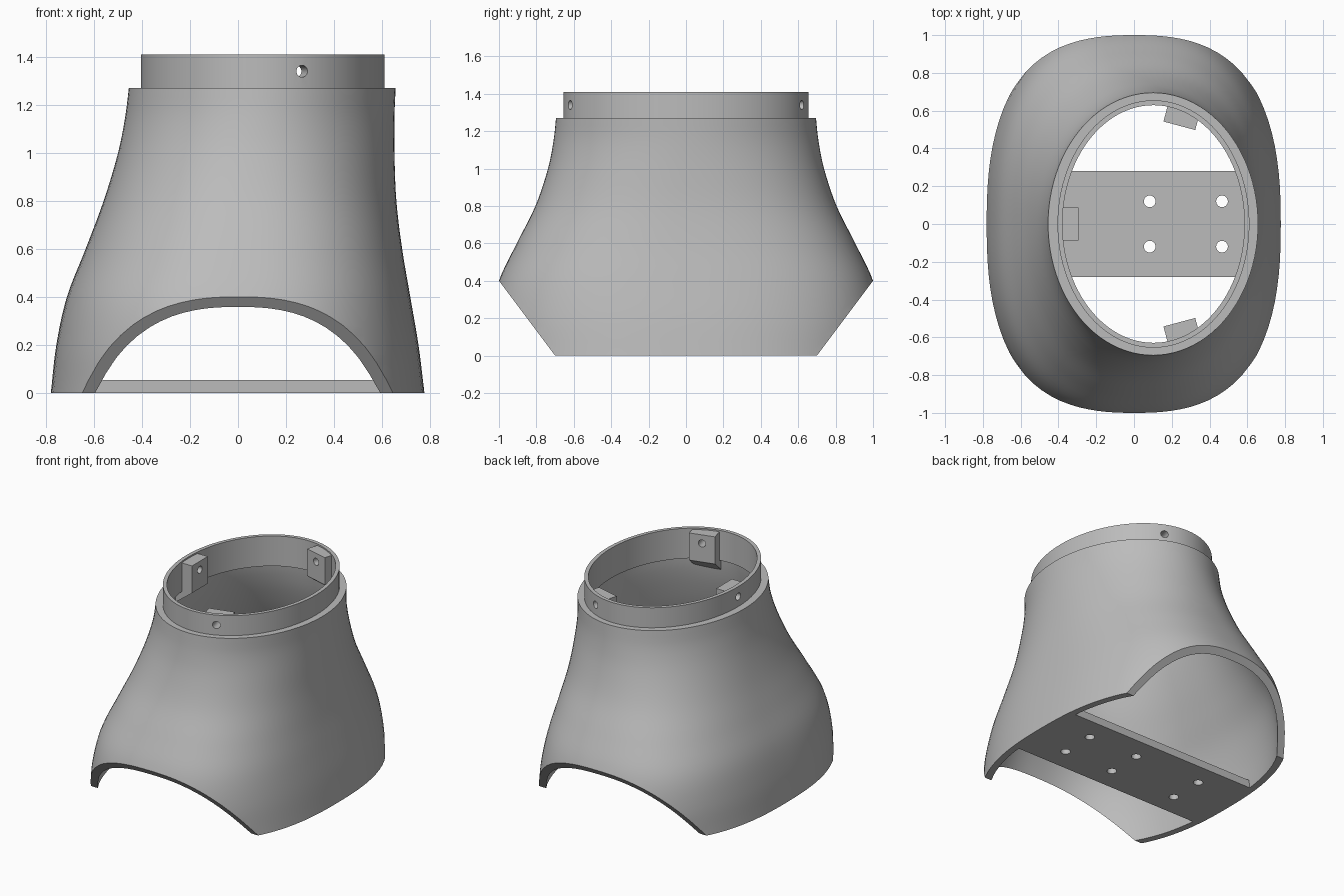
import bpy, bmesh
from math import sin, cos, pi, radians
from mathutils import Matrix, Vector

default = bpy.data.objects.get("Cube")
if default:
    bpy.data.objects.remove(default, do_unlink=True)

GREY = (0.5, 0.5, 0.5, 1.0)
grey = bpy.data.materials.new("plain_grey")
grey.use_nodes = True
grey.diffuse_color = GREY
grey.node_tree.nodes["Principled BSDF"].inputs["Base Color"].default_value = GREY

SEGMENTS = 96
WALL = 0.045
LEDGE_Z, TOP_Z, INNER_STEP_Z = 1.27, 1.41, 1.2

# Body sections: height, left edge x, right edge x, half depth, roundness
SECTIONS = [
    (0.0, -0.78, 0.777, 1.045, 2.5),
    (0.2, -0.757, 0.752, 1.045, 2.5),
    (0.4, -0.713, 0.718, 1.0, 2.5),
    (0.6, -0.635, 0.684, 0.905, 2.4),
    (0.8, -0.56, 0.66, 0.805, 2.25),
    (1.0, -0.5, 0.652, 0.738, 2.1),
    (1.15, -0.47, 0.652, 0.708, 2.0),
    (1.27, -0.455, 0.657, 0.695, 2.0),
]


def section_at(z):
    """Smoothly interpolated body section (cubic Hermite between rows)."""
    last = len(SECTIONS) - 1
    i = 0
    while i < last - 1 and z > SECTIONS[i + 1][0]:
        i += 1
    a, b = SECTIONS[i], SECTIONS[i + 1]
    p, q = SECTIONS[max(i - 1, 0)], SECTIONS[min(i + 2, last)]
    h = b[0] - a[0]
    t = (z - a[0]) / h
    out = []
    for k in range(1, 5):
        m0 = (b[k] - p[k]) / (b[0] - p[0]) * h
        m1 = (q[k] - a[k]) / (q[0] - a[0]) * h
        out.append((2*t**3 - 3*t**2 + 1) * a[k] + (t**3 - 2*t**2 + t) * m0
                   + (3*t**2 - 2*t**3) * b[k] + (t**3 - t**2) * m1)
    return out


def ring(z, cx, rx, ry, n=2.0):
    pts = []
    for i in range(SEGMENTS):
        a = 2 * pi * i / SEGMENTS
        c, s = cos(a), sin(a)
        r = (abs(c) ** n + abs(s) ** n) ** (-1 / n)
        pts.append((cx + rx * r * c, ry * r * s, z))
    return pts


def body_ring(z, inset=0.0):
    left, right, ry, n = section_at(z)
    return ring(z, (left + right) / 2, (right - left) / 2 - inset, ry - inset, n)


def collar_ring(z, inset=0.0):
    return ring(z, 0.103, 0.508 - inset, 0.655 - inset)


def finish(name, bm):
    bmesh.ops.recalc_face_normals(bm, faces=bm.faces)
    mesh = bpy.data.meshes.new(name)
    bm.to_mesh(mesh)
    bm.free()
    mesh.materials.append(grey)
    obj = bpy.data.objects.new(name, mesh)
    bpy.context.collection.objects.link(obj)
    return obj


def loft(name, rings, closed):
    """Skin a stack of rings; closed joins last to first, otherwise cap ends."""
    bm = bmesh.new()
    rows = [[bm.verts.new(p) for p in r] for r in rings]
    pairs = list(zip(rows, rows[1:])) + ([(rows[-1], rows[0])] if closed else [])
    for lo, hi in pairs:
        for i in range(SEGMENTS):
            j = (i + 1) % SEGMENTS
            bm.faces.new((lo[i], lo[j], hi[j], hi[i]))
    if not closed:
        bm.faces.new(rows[0])
        bm.faces.new(rows[-1])
    return finish(name, bm)


def prism(name, profile, half_width, matrix):
    """Extrude an outline in the local XZ plane along local Y."""
    bm = bmesh.new()
    face = bm.faces.new([bm.verts.new((x, -half_width, z)) for x, z in profile])
    ext = bmesh.ops.extrude_face_region(bm, geom=[face])
    verts = [v for v in ext["geom"] if isinstance(v, bmesh.types.BMVert)]
    bmesh.ops.translate(bm, verts=verts, vec=(0, 2 * half_width, 0))
    bm.transform(matrix)
    return finish(name, bm)


def cylinder(name, radius, depth, matrix):
    bm = bmesh.new()
    bmesh.ops.create_cone(bm, cap_ends=True, segments=24, radius1=radius,
                          radius2=radius, depth=depth, matrix=matrix)
    return finish(name, bm)


def boolean(obj, cutter, operation="DIFFERENCE"):
    cutter.hide_render = True
    mod = obj.modifiers.new("cut", "BOOLEAN")
    mod.object, mod.operation, mod.solver = cutter, operation, "EXACT"
    bpy.context.view_layer.objects.active = obj
    bpy.ops.object.modifier_apply(modifier=mod.name)


helpers = []

# Hollow body with its stepped collar
outer_z = [LEDGE_Z * i / 32 for i in range(33)]
inner_z = [INNER_STEP_Z * i / 30 for i in range(31)]
inner = [body_ring(z, WALL) for z in inner_z]
outer = [body_ring(z) for z in outer_z]
collar = [collar_ring(LEDGE_Z), collar_ring(TOP_Z),
          collar_ring(TOP_Z, 0.026), collar_ring(INNER_STEP_Z, 0.026)]
shell = loft("body_shell", outer + collar + inner[::-1], True)

# Core used to fit the inner parts against the wall
fit = WALL - 0.008
core = loft("fitting_core", [ring(-0.1, 0, 0.75, 1.0, 2.5)]
            + [body_ring(z, fit) for z in inner_z]
            + [collar_ring(INNER_STEP_Z + 0.005, 0.018), collar_ring(1.5, 0.018)], False)
helpers.append(core)

# Slanted openings at front and back
wedge = [(0.6625, -0.05), (1.075, 0.5), (1.5, 0.5), (1.5, -0.05)]
for angle in (90, -90):
    cutter = prism("opening_cutter", wedge, 1.2, Matrix.Rotation(radians(angle), 4, "Z"))
    boolean(shell, cutter)
    helpers.append(cutter)

# Base plate with three pairs of holes
plate = prism("base_plate", [(-0.9, 0), (0.9, 0), (0.9, 0.053), (-0.9, 0.053)],
              0.28, Matrix())
boolean(plate, core, "INTERSECT")
for x in (-0.43, 0.083, 0.466):
    for y in (-0.12, 0.12):
        cutter = cylinder("plate_hole_cutter", 0.031, 0.4, Matrix.Translation((x, y, 0)))
        boolean(plate, cutter)
        helpers.append(cutter)

# Mounting blocks inside the collar, each drilled through the wall
block = [(0, 1.4), (0, 1.21), (0.17, 1.08), (0.17, 1.4)]
parts = [shell, plate]
for label, x, y, angle in (("right", -0.295, 0, 180), ("back", 0.24, 0.52, 75),
                           ("front", 0.24, -0.52, -75)):
    place = Matrix.Translation((x, y, 0)) @ Matrix.Rotation(radians(angle), 4, "Z")
    pad = prism(label + "_mounting_block", block, 0.087, place)
    boolean(pad, core, "INTERSECT")
    drill = cylinder("screw_hole_cutter", 0.025, 0.5,
                     place @ Matrix.Translation((0.08, 0, 1.34))
                     @ Matrix.Rotation(pi / 2, 4, "Y"))
    boolean(pad, drill)
    boolean(shell, drill)
    helpers.append(drill)
    parts.append(pad)

for helper in helpers:
    bpy.data.objects.remove(helper, do_unlink=True)

# Smooth curved walls, crisp edges
bpy.ops.object.select_all(action="DESELECT")
for part in parts:
    part.select_set(True)
bpy.context.view_layer.objects.active = shell
bpy.ops.object.shade_smooth_by_angle(angle=radians(30))
